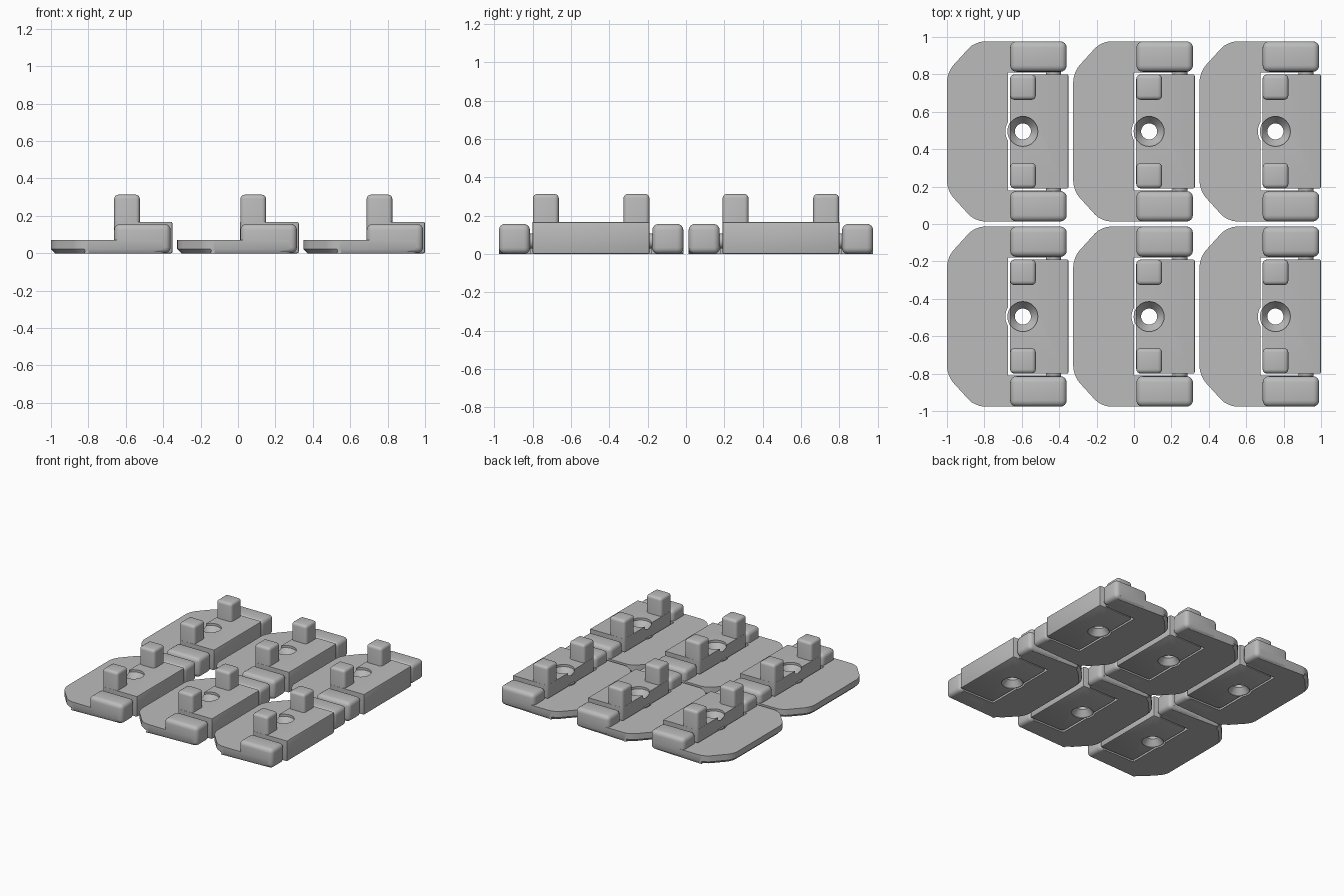
import bpy, bmesh, math

if "Cube" in bpy.data.objects:
    bpy.data.objects.remove(bpy.data.objects["Cube"])

grey = bpy.data.materials.new("light_grey")
grey.diffuse_color = (0.5, 0.5, 0.5, 1)
grey.use_nodes = True
grey.node_tree.nodes["Principled BSDF"].inputs["Base Color"].default_value = grey.diffuse_color


def finish(bm, name):
    bmesh.ops.recalc_face_normals(bm, faces=bm.faces)
    me = bpy.data.meshes.new(name)
    bm.to_mesh(me)
    bm.free()
    me.materials.append(grey)
    ob = bpy.data.objects.new(name, me)
    bpy.context.collection.objects.link(ob)
    return ob


def bevel(bm, test, width, segments):
    """Bevel the edges whose two end points satisfy the test."""
    edges = [e for e in bm.edges if test(e.verts[0].co, e.verts[1].co)]
    bmesh.ops.bevel(bm, geom=edges, offset=width, segments=segments,
                    affect='EDGES', profile=0.5)


def prism(points, z0, z1):
    bm = bmesh.new()
    face = bm.faces.new([bm.verts.new((x, y, z0)) for x, y in points])
    out = bmesh.ops.extrude_face_region(bm, geom=[face])
    bmesh.ops.translate(bm, vec=(0, 0, z1 - z0),
                        verts=[v for v in out["geom"] if isinstance(v, bmesh.types.BMVert)])
    bmesh.ops.recalc_face_normals(bm, faces=bm.faces)
    return bm


def box(x0, x1, y0, y1, z0, z1):
    return prism([(x0, y0), (x1, y0), (x1, y1), (x0, y1)], z0, z1)


def lathe(name, profile, cx, n=32):
    """Closed solid turned around the vertical line through (cx, 0)."""
    bm = bmesh.new()
    rings = [[bm.verts.new((cx + r * math.cos(2 * math.pi * i / n),
                            r * math.sin(2 * math.pi * i / n), z)) for i in range(n)]
             for r, z in profile]
    for a, b in zip(rings, rings[1:]):
        for i in range(n):
            j = (i + 1) % n
            bm.faces.new((a[i], a[j], b[j], b[i]))
    bm.faces.new(rings[0])
    bm.faces.new(rings[-1])
    return finish(bm, name)


def boolean(ob, cutter, operation):
    mod = ob.modifiers.new("cut", 'BOOLEAN')
    mod.object, mod.operation, mod.solver = cutter, operation, 'EXACT'
    bpy.context.view_layer.objects.active = ob
    bpy.ops.object.modifier_apply(modifier=mod.name)
    bpy.data.objects.remove(cutter)


def vertical(a, b):
    return abs(a.z - b.z) > 0.01


HOLE_X, HALF = 0.406, 0.4815
parts = []

# Base plate: clipped left corners, notch on the right for the centre block
upper = [(0, HALF - 0.165), (0.15, HALF), (0.60, HALF), (0.60, 0.316), (0.326, 0.316)]
bm = prism(upper + [(x, -y) for x, y in reversed(upper)], 0, 0.07)
bevel(bm, lambda a, b: vertical(a, b) and a.x < 0.2, 0.05, 4)
bevel(bm, lambda a, b: max(a.z, b.z) < 0.001
      and (max(a.x, b.x) < 0.2 or min(abs(a.y), abs(b.y)) > HALF - 0.001), 0.022, 1)
plate = finish(bm, "base_plate")
boolean(plate, lathe("plate_cutter", [(0.094, -0.05), (0.094, 0.12)], HOLE_X), 'DIFFERENCE')
parts.append(plate)

# Rounded side arms
for s, side in ((1, "back"), (-1, "front")):
    y0, y1 = sorted((s * 0.319, s * HALF))
    bm = box(0.338, 0.64, y0, y1, 0, 0.157)
    bevel(bm, lambda a, b: True, 0.033, 4)
    parts.append(finish(bm, side + "_arm"))

# Centre block with a boss and a screw hole countersunk from both ends
bm = box(0.337, 0.65, -0.305, 0.305, 0, 0.168)
bevel(bm, lambda a, b: vertical(a, b) and a.x < 0.4, 0.025, 4)
bevel(bm, lambda a, b: min(a.x, b.x) > 0.64 or max(a.z, b.z) < 0.001, 0.009, 2)
block = finish(bm, "centre_block")
boolean(block, lathe("boss", [(0.083, 0.004), (0.083, 0.07)], HOLE_X), 'UNION')
boolean(block, lathe("hole_cutter", [(0.08, -0.02), (0.08, 0.004), (0.043, 0.05), (0.043, 0.1),
                                     (0.08, 0.15), (0.08, 0.2)], HOLE_X), 'DIFFERENCE')
parts.append(block)

# Two upright posts
for s, side in ((1, "back"), (-1, "front")):
    y0, y1 = sorted((s * 0.169, s * 0.304))
    bm = box(0.338, 0.475, y0, y1, 0.12, 0.313)
    bevel(bm, lambda a, b: vertical(a, b) or min(a.z, b.z) > 0.3, 0.022, 4)
    parts.append(finish(bm, side + "_post"))

# Hinge pins bridging the gaps between the arms and the block
for s, side in ((1, "back"), (-1, "front")):
    bm = bmesh.new()
    bmesh.ops.create_cone(bm, cap_ends=True, segments=24, radius1=0.04, radius2=0.04, depth=0.05)
    for v in bm.verts:
        v.co = (0.57 + v.co.x, s * 0.312 + v.co.z, 0.068 + v.co.y)
    parts.append(finish(bm, side + "_hinge_pin"))

# Shade smooth with sharp edges kept
bpy.ops.object.select_all(action='DESELECT')
for ob in parts:
    ob.select_set(True)
bpy.context.view_layer.objects.active = parts[0]
bpy.ops.object.shade_smooth_by_angle(angle=math.radians(30))

# Lay the unit out as a grid of three by two
for col in range(3):
    for row in (1, -1):
        for ob in parts:
            unit = ob if (col, row) == (0, 1) else ob.copy()
            if unit is not ob:
                bpy.context.collection.objects.link(unit)
for ob in parts:
    users = [o for o in bpy.data.objects if o.data == ob.data]
    for i, unit in enumerate(users):
        unit.location = (-1 + 0.675 * (i // 2), 0.495 * (1 if i % 2 == 0 else -1), 0)
